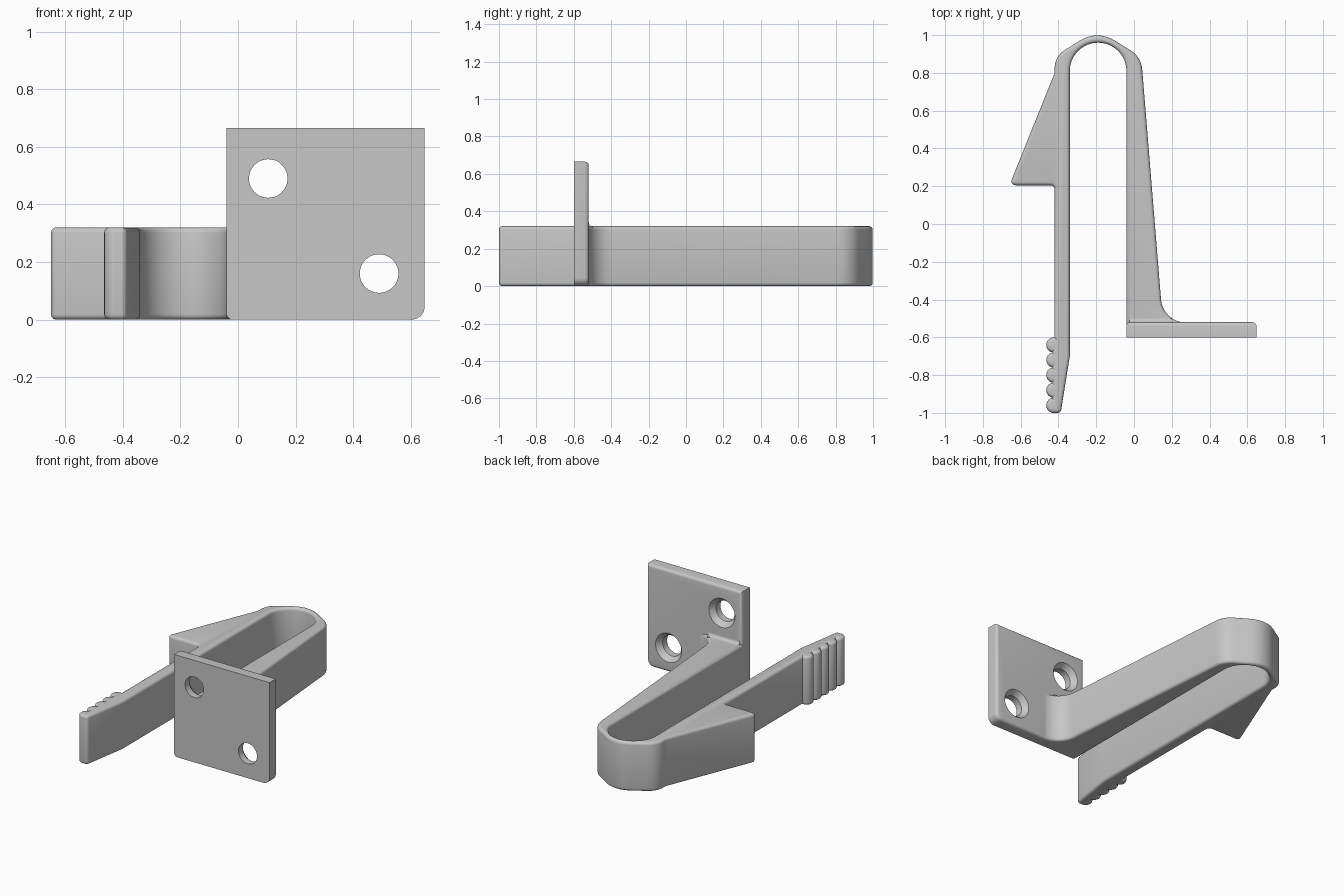
import bpy, bmesh, math
from mathutils import Vector

if "Cube" in bpy.data.objects:
    bpy.data.objects.remove(bpy.data.objects["Cube"])

grey = bpy.data.materials.new("plain grey")
grey.diffuse_color = (0.57, 0.57, 0.57, 1)
grey.use_nodes = True
grey.node_tree.nodes["Principled BSDF"].inputs["Base Color"].default_value = grey.diffuse_color


def rounded(points, steps=8):
    """Outline from (x, y, corner radius) points."""
    out = []
    for i, (x, y, r) in enumerate(points):
        p = Vector((x, y))
        if r == 0:
            out.append(p)
            continue
        a = (Vector(points[i - 1][:2]) - p).normalized()
        b = (Vector(points[(i + 1) % len(points)][:2]) - p).normalized()
        half = a.angle(b) / 2
        centre = p + (a + b).normalized() * (r / math.sin(half))
        start = p + a * (r / math.tan(half)) - centre
        end = p + b * (r / math.tan(half)) - centre
        turn = math.atan2(start.x * end.y - start.y * end.x, start.dot(end))
        for k in range(steps + 1):
            t = turn * k / steps
            c, s = math.cos(t), math.sin(t)
            out.append(centre + Vector((start.x * c - start.y * s, start.x * s + start.y * c)))
    return out


def arc(x, y, r, t0, t1, steps):
    ts = [t0 + (t1 - t0) * s / steps for s in range(steps + 1)]
    return [Vector((x + r * math.cos(t), y + r * math.sin(t))) for t in ts]


def finish(obj):
    obj.data.materials.clear()
    obj.data.materials.append(grey)
    bpy.ops.object.select_all(action='DESELECT')
    obj.select_set(True)
    bpy.context.view_layer.objects.active = obj
    bpy.ops.object.shade_smooth_by_angle(angle=math.radians(32))


def extrude(name, outline, place, depth, bevel=0.0, ends=()):
    """Extrude an outline; place(u, v, d) gives 3D points; round the rims at the given ends."""
    bm = bmesh.new()
    rings = [[bm.verts.new(place(p.x, p.y, d)) for p in outline] for d in depth]
    n = len(outline)
    bm.faces.new(rings[0])
    bm.faces.new(rings[1])
    for i in range(n):
        j = (i + 1) % n
        bm.faces.new((rings[0][i], rings[0][j], rings[1][j], rings[1][i]))
    bmesh.ops.recalc_face_normals(bm, faces=bm.faces)
    rim = [bm.edges.get((rings[e][i], rings[e][(i + 1) % n])) for e in ends for i in range(n)]
    if rim:
        bmesh.ops.bevel(bm, geom=rim, offset=bevel, offset_type='OFFSET', segments=4,
                        profile=0.5, affect='EDGES', clamp_overlap=False)
    mesh = bpy.data.meshes.new(name)
    bm.to_mesh(mesh)
    bm.free()
    obj = bpy.data.objects.new(name, mesh)
    bpy.context.collection.objects.link(obj)
    finish(obj)
    return obj


def upright(u, v, d):
    return (u, v, d)


# Spring clip: mounting arm, hairpin bend, barb, gripping end
outline = rounded([
    (-0.04, -0.59, 0), (0.32, -0.59, 0), (0.32, -0.521, 0), (0.153, -0.521, 0.13),
    (0.038, 0.885, 0.13), (-0.195, 1.028, 0.17), (-0.42, 0.888, 0.11), (-0.42, 0.80, 0),
    (-0.66, 0.205, 0.022), (-0.42, 0.205, 0.022), (-0.42, -0.61, 0), (-0.435, -0.64, 0),
    (-0.435, -1.0, 0.02), (-0.388, -1.0, 0.02), (-0.34, -0.70, 0)])
outline += arc(-0.19, 0.81, 0.15, math.pi, 0, 24)  # inside of the bend
extrude("spring_clip", outline, upright, (0, 0.32), 0.018, (0, 1))

# Finger ridges
for k in range(5):
    ridge = arc(-0.424, -0.64 - 0.08 * k, 0.0405, 0, 2 * math.pi, 24)[:-1]
    extrude("finger_ridge", ridge, upright, (0, 0.32), 0.018, (0, 1))

# Mounting plate
plate = extrude("mounting_plate",
                rounded([(-0.04, 0, 0.021), (0.648, 0, 0.045), (0.648, 0.665, 0), (-0.04, 0.665, 0)]),
                lambda u, v, d: (u, d, v), (-0.60, -0.52), 0.02, (1,))

# Countersunk screw holes
for x, z in ((0.105, 0.49), (0.49, 0.16)):
    bm = bmesh.new()
    profile = ((-0.65, 0.067), (-0.555, 0.067), (-0.52, 0.094), (-0.48, 0.125))
    n = 48
    rings = [[bm.verts.new((x + p.x, y, z + p.y)) for p in arc(0, 0, r, 0, 2 * math.pi, n)[:-1]]
             for y, r in profile]
    for a, b in zip(rings, rings[1:]):
        for i in range(n):
            j = (i + 1) % n
            bm.faces.new((a[i], a[j], b[j], b[i]))
    bm.faces.new(rings[0])
    bm.faces.new(rings[-1])
    bmesh.ops.recalc_face_normals(bm, faces=bm.faces)
    mesh = bpy.data.meshes.new("hole_cutter")
    bm.to_mesh(mesh)
    bm.free()
    cutter = bpy.data.objects.new("hole_cutter", mesh)
    cutter.hide_render = True
    bpy.context.collection.objects.link(cutter)
    cut = plate.modifiers.new("screw_hole", 'BOOLEAN')
    cut.operation, cut.solver, cut.object = 'DIFFERENCE', 'EXACT', cutter
    bpy.context.view_layer.objects.active = plate
    bpy.ops.object.modifier_apply(modifier=cut.name)
    bpy.data.objects.remove(cutter)
finish(plate)

# Small fillet where the arm meets the plate
fillet = [Vector((-0.53, 0.31)), Vector((-0.50, 0.31))]
fillet += arc(-0.50, 0.34, 0.02, -math.pi / 2, -math.pi, 6)
fillet.append(Vector((-0.53, 0.34)))
extrude("arm_fillet", fillet, lambda u, v, d: (d, u, v), (-0.025, 0.20))
